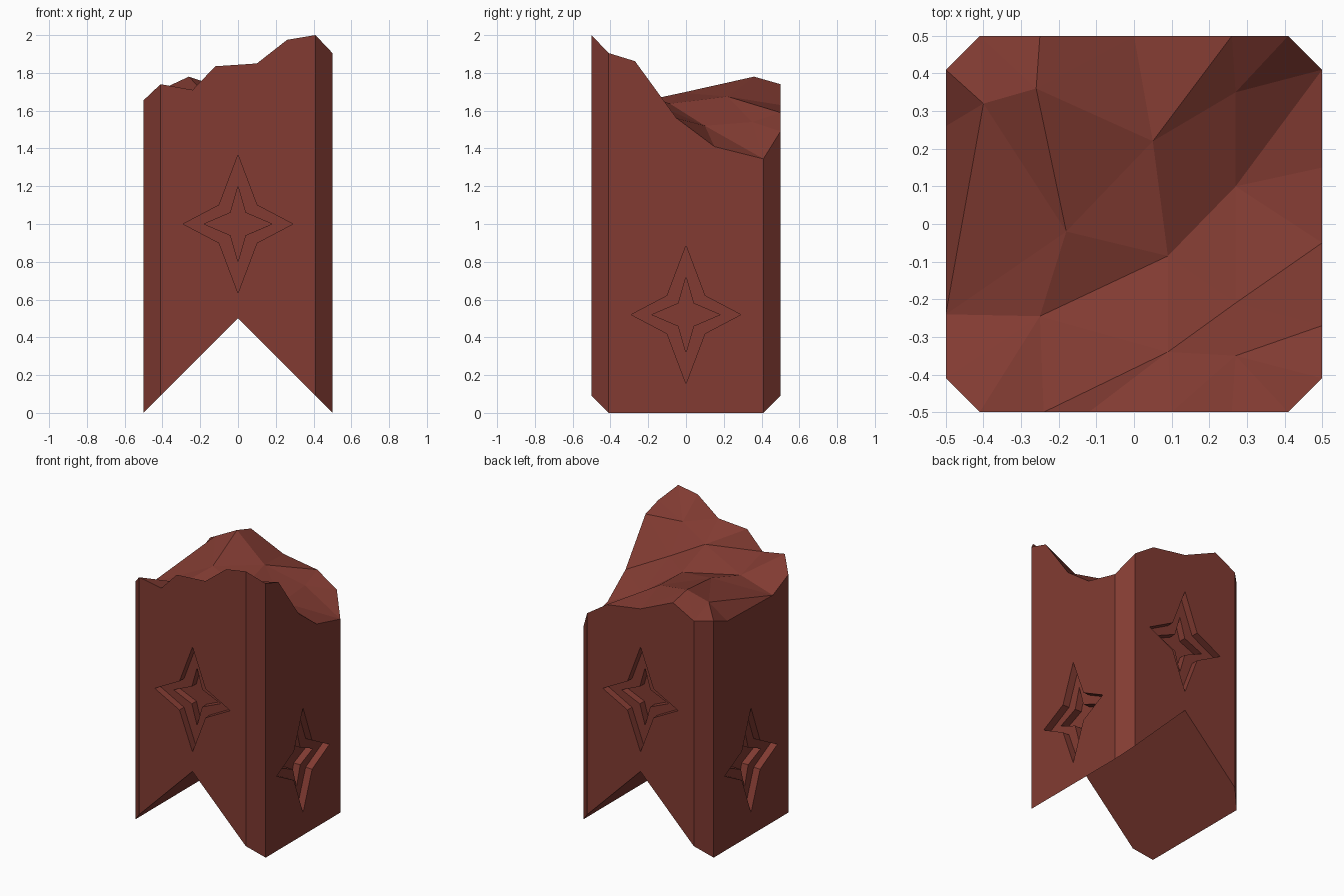
import bpy, bmesh, math
from mathutils import Vector, Matrix
from mathutils.geometry import delaunay_2d_cdt

cube = bpy.data.objects.get("Cube")
if cube:
    bpy.data.objects.remove(cube, do_unlink=True)

# One reddish brown stone colour
stone = bpy.data.materials.new("reddish_brown_stone")
stone.use_nodes = True
colour = (0.223, 0.044, 0.032, 1)
stone.diffuse_color = colour
bsdf = stone.node_tree.nodes["Principled BSDF"]
bsdf.inputs["Base Color"].default_value = colour
bsdf.inputs["Roughness"].default_value = 0.9


def make_object(name, bm):
    bmesh.ops.recalc_face_normals(bm, faces=bm.faces)
    mesh = bpy.data.meshes.new(name)
    bm.to_mesh(mesh)
    bm.free()
    mesh.materials.append(stone)
    obj = bpy.data.objects.new(name, mesh)
    bpy.context.collection.objects.link(obj)
    return obj


# Broken rim, counter-clockwise, one side at a time: (position along side, height)
front = [(-.41, 1.74), (-.24, 1.71), (-.12, 1.835), (0, 1.843), (.1, 1.85), (.26, 1.975), (.41, 2)]
left = [(-.41, 1.905), (-.27, 1.862), (-.05, 1.56), (.15, 1.41), (.41, 1.345)]
back = [(.41, 1.49), (.26, 1.59), (0, 1.63), (-.25, 1.74), (-.41, 1.655)]
right = [(.41, 1.645), (.26, 1.587), (-.24, 1.576), (-.41, 1.655)]
rim = ([Vector((x, -.5, z)) for x, z in front] + [Vector((.5, y, z)) for y, z in left]
       + [Vector((x, .5, z)) for x, z in back] + [Vector((-.5, y, z)) for y, z in right])

# Peaks and hollows inside the broken top
inner = {
    "A": (-.4, .32, 1.715), "B": (-.26, .36, 1.78), "C": (.05, .22, 1.675),
    "D": (-.18, -.02, 1.695), "E": (.09, -.085, 1.637), "F": (-.25, -.245, 1.647),
    "G": (.27, .1, 1.52), "H": (.27, .35, 1.54), "I": (.09, -.34, 1.734),
    "J": (.27, -.21, 1.655), "K": (.27, -.35, 1.84),
}
keys = list(inner)
points = rim + [Vector(p) for p in inner.values()]
count = len(rim)


def index(key):
    return count + keys.index(key)


def rim_index(x, y):
    return min(range(count), key=lambda i: (rim[i].xy - Vector((x, y))).length)


# Creases that the facets must follow
creases = [(index(a), index(b)) for a, b in
           "AD BD BC CD CE CG DE DF EF EG GH GJ IJ JK".split()]
creases += [(index(k), rim_index(x, y)) for k, x, y in (
    ("A", -.5, -.24), ("A", -.5, .41), ("B", -.25, .5), ("C", 0, .5), ("C", .26, .5),
    ("F", -.5, -.24), ("F", -.41, -.5), ("G", .5, .41), ("H", .5, .41), ("H", .41, .5),
    ("I", -.24, -.5), ("I", -.12, -.5))]

# Pillar: faceted top, straight walls, V-notched underside
flat, _, tris, origin, _, _ = delaunay_2d_cdt(
    [p.xy for p in points], creases, [list(range(count))], 1, 1e-5)
bm = bmesh.new()
top = {}
verts = []
for p, src in zip(flat, origin):
    v = bm.verts.new((p.x, p.y, points[src[0]].z if src else 1.65))
    verts.append(v)
    for s in src:
        top[s] = v
for tri in tris:
    bm.faces.new([verts[i] for i in tri])
low = [bm.verts.new((p.x, p.y, .5 - abs(p.x))) for p in rim]
for i in range(count):
    j = (i + 1) % count
    bm.faces.new((top[i], low[i], low[j], top[j]))
for side in (-1, 1):
    bm.faces.new([v for v in low if v.co.x * side > -1e-6])
pillar = make_object("pillar", bm)


# Four-pointed star prism, centred on a wall
def star_cutter(name, width, height, waist, depth, angle, z):
    bm = bmesh.new()
    ring = []
    for quarter in range(4):
        a = quarter * math.pi / 2
        ring.append((width * math.cos(a), height * math.sin(a)))
        b = a + math.pi / 4
        ring.append((math.copysign(waist[0], math.cos(b)), math.copysign(waist[1], math.sin(b))))
    face = bm.faces.new([bm.verts.new((x, -.5 + depth, z + h)) for x, h in ring])
    grown = bmesh.ops.extrude_face_region(bm, geom=[face])["geom"]
    moved = [g for g in grown if isinstance(g, bmesh.types.BMVert)]
    bmesh.ops.translate(bm, verts=moved, vec=(0, -depth - .1, 0))
    bmesh.ops.rotate(bm, verts=bm.verts, cent=(0, 0, 0), matrix=Matrix.Rotation(angle, 3, "Z"))
    cutter = make_object(name, bm)
    cutter.hide_render = True
    return cutter


# Two-step star recess on every wall, lower on the two sides
bpy.context.view_layer.objects.active = pillar
for turn in range(4):
    z = .52 if turn % 2 else 1.0
    for step, size in enumerate(((.29, .365, (.1, .1), .05), (.18, .2, (.04, .06), .1))):
        cutter = star_cutter(f"star_cutter_{turn}_{step}", *size, turn * math.pi / 2, z)
        mod = pillar.modifiers.new("star_recess", "BOOLEAN")
        mod.operation = "DIFFERENCE"
        mod.solver = "EXACT"
        mod.object = cutter
        bpy.ops.object.modifier_apply(modifier=mod.name)
        bpy.data.objects.remove(cutter, do_unlink=True)
